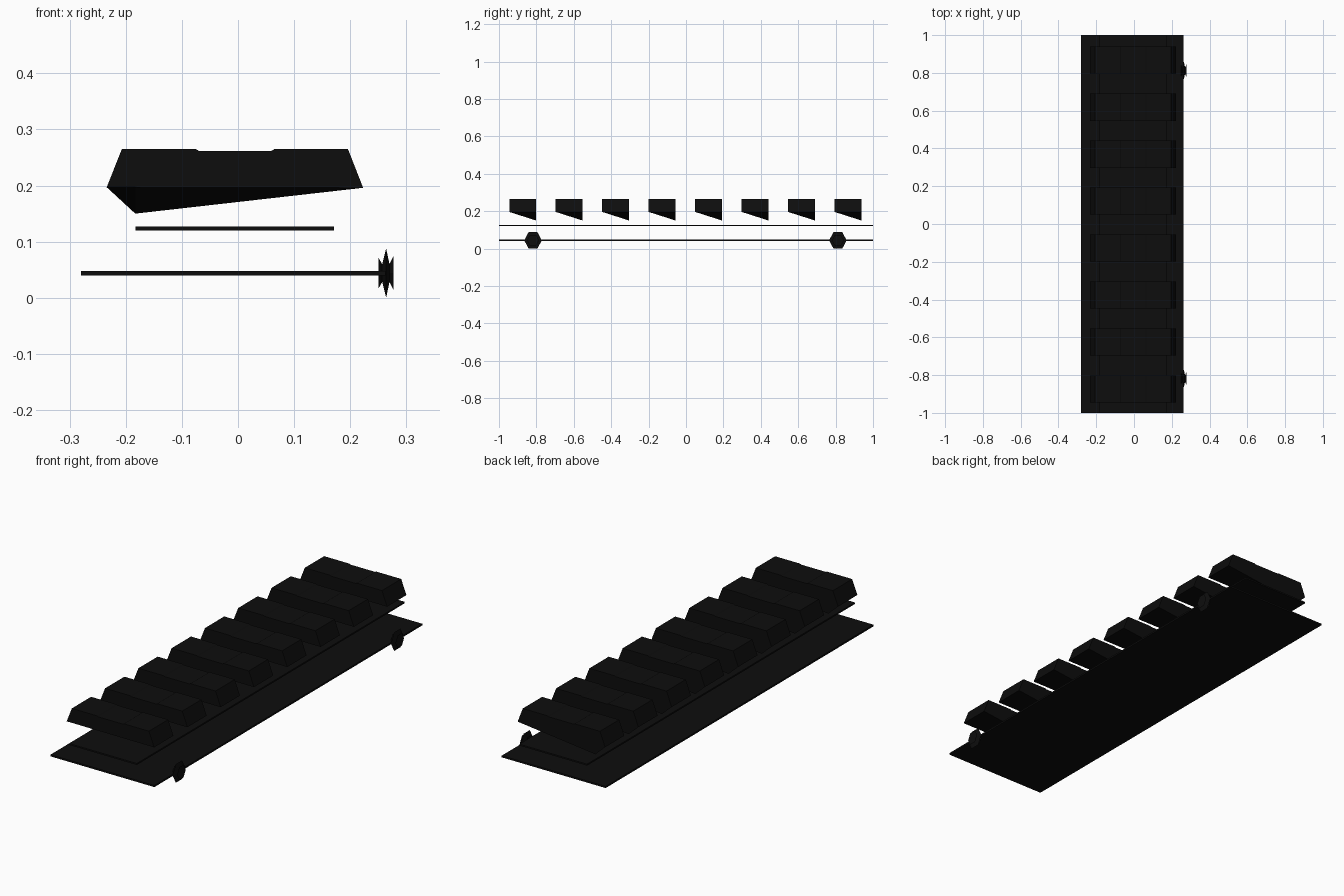
import bpy, bmesh
from math import cos, sin, pi

cube = bpy.data.objects.get("Cube")
if cube:
    bpy.data.objects.remove(cube, do_unlink=True)

# Single flat colour
black = bpy.data.materials.new("matte black")
black.use_nodes = True
colour = (0.004, 0.004, 0.004, 1)
black.diffuse_color = colour
black.node_tree.nodes["Principled BSDF"].inputs["Base Color"].default_value = colour


def loft(name, rings):
    """Closed solid through a list of rings with equal point counts."""
    bm = bmesh.new()
    loops = [[bm.verts.new(p) for p in ring] for ring in rings]
    n = len(loops[0])
    for a, b in zip(loops, loops[1:]):
        for i in range(n):
            j = (i + 1) % n
            bm.faces.new((a[i], a[j], b[j], b[i]))
    bm.faces.new(loops[0])
    bm.faces.new(loops[-1])
    bmesh.ops.recalc_face_normals(bm, faces=bm.faces)
    mesh = bpy.data.meshes.new(name)
    bm.to_mesh(mesh)
    bm.free()
    mesh.materials.append(black)
    obj = bpy.data.objects.new(name, mesh)
    bpy.context.scene.collection.objects.link(obj)
    return obj


def plate(name, x0, x1, z0, z1):
    outline = [(x0, z0), (x1, z0), (x1, z1), (x0, z1)]
    loft(name, [[(x, y, z) for x, z in outline] for y in (-1, 1)])


# Two thin full-length plates
plate("base_plate", -0.28, 0.263, 0.04, 0.048)
plate("upper_plate", -0.183, 0.171, 0.12, 0.127)

# Row of rail teeth: shallow groove on top, keel dropping at the back left corner
def tooth_ring(y, keel):
    outline = [(-0.207, 0.265), (-0.075, 0.265), (-0.07, 0.262), (0.06, 0.262),
               (0.065, 0.265), (0.196, 0.265), (0.223, 0.196),
               (-0.183, keel), (-0.234, 0.197)]
    return [(x, y, z) for x, z in outline]


for i in range(8):
    y = -0.873 + i * 0.2485
    loft(f"rail_tooth_{i + 1}", [tooth_ring(y - 0.072, 0.197), tooth_ring(y + 0.072, 0.15)])

# Hexagonal clamp bolts on the left edge: (x, radius) profile
bolt_profile = [(0.25, 0.03), (0.257, 0.017), (0.264, 0.047), (0.27, 0.017), (0.277, 0.032)]
for name, y in (("front_bolt", -0.818), ("back_bolt", 0.812)):
    loft(name, [[(x, y + r * cos(k * pi / 3), 0.044 + 1.08 * r * sin(k * pi / 3))
                 for k in range(6)] for x, r in bolt_profile])
